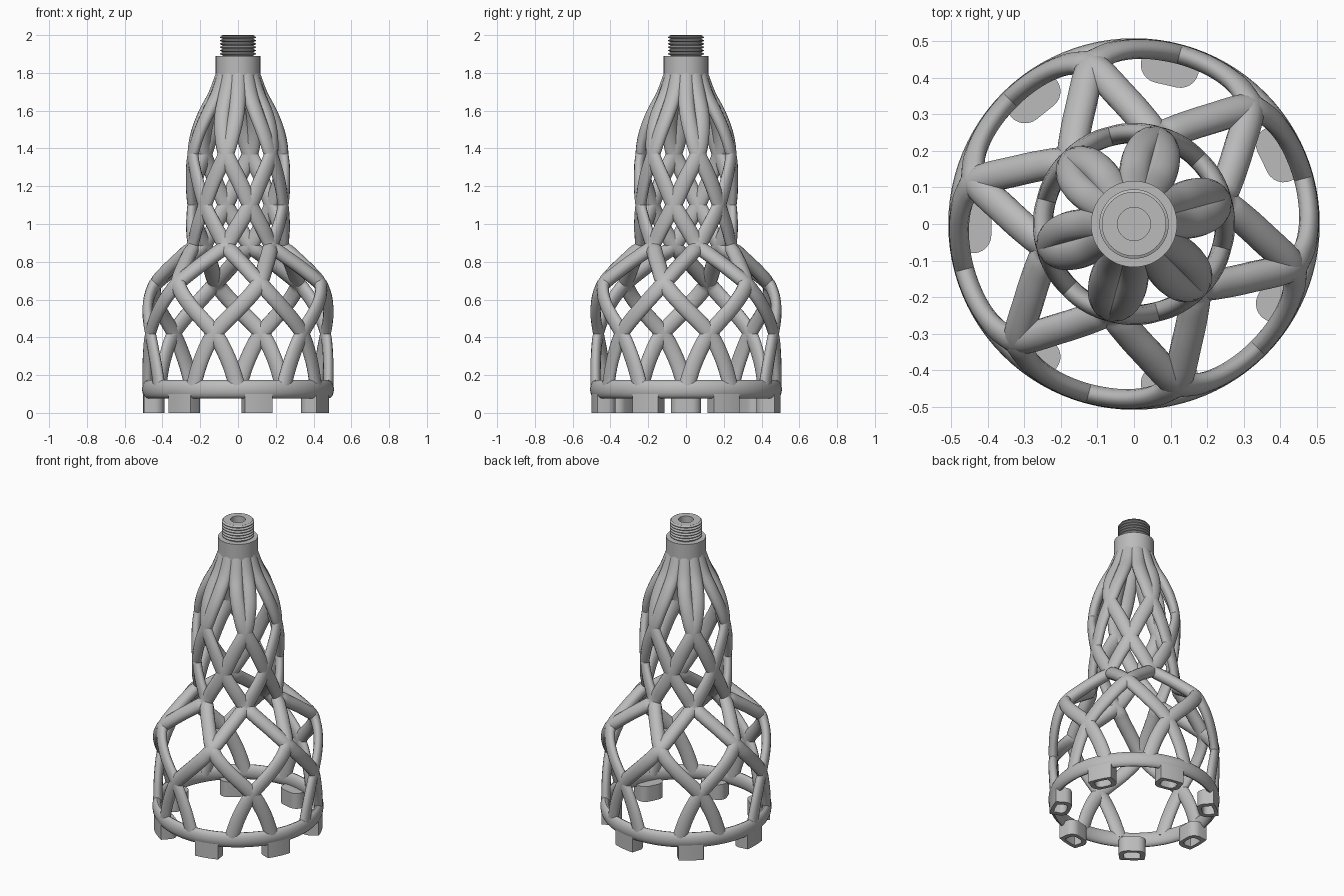
import bpy, bmesh, math
from mathutils import Vector

cube = bpy.data.objects.get("Cube")
if cube:
    bpy.data.objects.remove(cube, do_unlink=True)

grey = bpy.data.materials.new("plain grey")
grey.use_nodes = True
GREY = (0.5, 0.5, 0.5, 1)
grey.diffuse_color = GREY
grey.node_tree.nodes["Principled BSDF"].inputs["Base Color"].default_value = GREY


def finish(bm, name, angle=35):
    bmesh.ops.recalc_face_normals(bm, faces=bm.faces)
    mesh = bpy.data.meshes.new(name)
    bm.to_mesh(mesh)
    bm.free()
    mesh.materials.append(grey)
    ob = bpy.data.objects.new(name, mesh)
    bpy.context.collection.objects.link(ob)
    bpy.ops.object.select_all(action='DESELECT')
    bpy.context.view_layer.objects.active = ob
    ob.select_set(True)
    bpy.ops.object.shade_smooth_by_angle(angle=math.radians(angle))
    return ob


def bridge(bm, a, b):
    for i in range(len(a)):
        j = (i + 1) % len(a)
        bm.faces.new((a[i], a[j], b[j], b[i]))


def lathe(name, profile, closed=False, steps=64):
    bm = bmesh.new()
    rings = [[bm.verts.new((r * math.cos(t), r * math.sin(t), z))
              for t in (math.tau * i / steps for i in range(steps))]
             for r, z in profile]
    for a, b in zip(rings, rings[1:]):
        bridge(bm, a, b)
    if closed:
        bridge(bm, rings[-1], rings[0])
    else:
        bm.faces.new(rings[0])
        bm.faces.new(rings[-1])
    return finish(bm, name)


def smooth_path(pts, sub=5):
    # Catmull-Rom interpolation
    pts = [Vector(p) for p in pts]
    ext = [2 * pts[0] - pts[1]] + pts + [2 * pts[-1] - pts[-2]]
    out = []
    for a, b, c, d in zip(ext, ext[1:], ext[2:], ext[3:]):
        for k in range(sub):
            t = k / sub
            out.append(0.5 * (2 * b + (c - a) * t + (2 * a - 5 * b + 4 * c - d) * t * t
                              + (3 * b - a - 3 * c + d) * t ** 3))
    return out + [pts[-1]]


# Lattice strand: height, radius, angle in degrees
STRAND = smooth_path([
    (0.13, 0.478, 0), (0.28, 0.48, 6), (0.42, 0.48, 15), (0.56, 0.478, 31),
    (0.64, 0.468, 40), (0.69, 0.445, 45), (0.775, 0.355, 54), (0.84, 0.285, 65),
    (0.885, 0.25, 75), (0.99, 0.248, 90), (1.1, 0.248, 105), (1.24, 0.25, 120),
    (1.37, 0.246, 135), (1.48, 0.222, 142), (1.58, 0.182, 147),
    (1.68, 0.13, 149.5), (1.8, 0.085, 150)])


def add_strand(bm, turn, mirror, sides=14):
    # sweep an oval section that lies flat on the bottle-shaped surface
    angles = [math.radians(turn + (30 - p.z if mirror else p.z)) for p in STRAND]
    pos = [Vector((p.y * math.cos(a), p.y * math.sin(a), p.x))
           for p, a in zip(STRAND, angles)]
    rings, last = [], len(pos) - 1
    for i, (c, a) in enumerate(zip(pos, angles)):
        lo, hi = max(i - 1, 0), min(i + 1, last)
        tangent = (pos[hi] - pos[lo]).normalized()
        dz, dr = STRAND[hi].x - STRAND[lo].x, STRAND[hi].y - STRAND[lo].y
        normal = Vector((dz * math.cos(a), dz * math.sin(a), -dr)).normalized()
        side = tangent.cross(normal).normalized()
        thick = 0.027 + 0.01 * min(1, abs(dr) / max(dz, 0.001))
        rings.append([bm.verts.new(c + side * 0.043 * math.cos(t) + normal * thick * math.sin(t))
                      for t in (math.tau * k / sides for k in range(sides))])
    for r0, r1 in zip(rings, rings[1:]):
        bridge(bm, r0, r1)
    bm.faces.new(rings[0])
    bm.faces.new(rings[-1])


bm = bmesh.new()
for k in range(6):
    for mirror in (False, True):
        add_strand(bm, 60 * k, mirror)
finish(bm, "lattice_body", 50)

# Base ring with an oval section
section = [(0.481 + 0.027 * math.cos(t), 0.125 + 0.048 * math.sin(t))
           for t in (math.tau * i / 16 for i in range(16))]
lathe("base_ring", section, closed=True, steps=96)


# Foot: rounded block with a recessed underside
def add_foot(bm, angle):
    outline = []
    for t in range(-10, 11, 2):
        a = math.radians(t * 0.85)
        outline.append((0.503 * math.cos(a), 0.503 * math.sin(a)))
    for sign, start in ((1, 90), (-1, 180)):
        for s in range(7):
            a = math.radians(start + 15 * s)
            outline.append((0.44 + 0.05 * math.cos(a), sign * 0.03 + 0.05 * math.sin(a)))
    ca, sa = math.cos(angle), math.sin(angle)
    loops = []
    for z, scale in ((0.1, 1), (0, 1), (0, 0.62), (0.06, 0.62)):
        loops.append([])
        for x, y in outline:
            x, y = 0.447 + (x - 0.447) * scale, y * scale
            loops[-1].append(bm.verts.new((x * ca - y * sa, x * sa + y * ca, z)))
    for a, b in zip(loops, loops[1:]):
        bridge(bm, a, b)
    bm.faces.new(loops[0])
    bm.faces.new(loops[-1])


bm = bmesh.new()
for k in range(7):
    add_foot(bm, math.pi + math.tau * k / 7)
finish(bm, "feet")

# Collar, threaded neck and blind bore
neck = [(0.1, 1.775), (0.118, 1.785), (0.118, 1.89), (0.082, 1.89)]
turns, pitch = 6, 0.0175
for k in range(turns):
    z = 1.893 + k * pitch
    neck += [(0.082, z), (0.095, z + 0.006), (0.095, z + 0.01), (0.082, z + 0.016)]
neck += [(0.088, 2.0), (0.045, 2.0), (0.045, 1.81)]
lathe("threaded_collar", neck)
